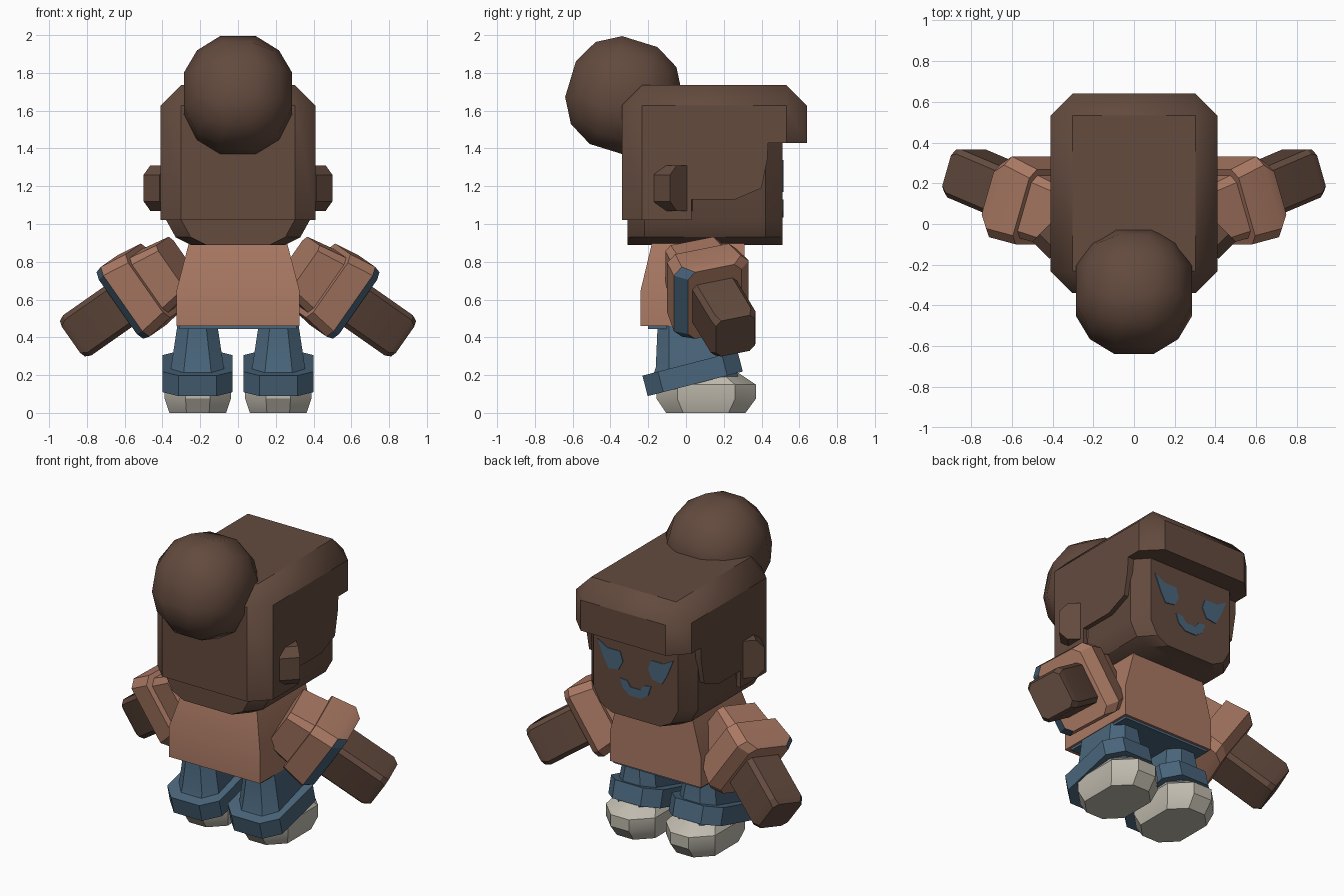
import bpy, bmesh, math
from mathutils import Vector, Matrix

if "Cube" in bpy.data.objects:
    bpy.data.objects.remove(bpy.data.objects["Cube"])


def colour(name, rgb):
    m = bpy.data.materials.new(name)
    m.diffuse_color = (*rgb, 1)
    m.use_nodes = True
    m.node_tree.nodes["Principled BSDF"].inputs["Base Color"].default_value = m.diffuse_color
    return m


BROWN = colour("warm brown", (0.125, 0.069, 0.048))
SHIRT = colour("clay orange", (0.40, 0.19, 0.125))
BLUE = colour("denim blue", (0.068, 0.132, 0.2))
SHOE = colour("pale stone", (0.52, 0.49, 0.42))


def finish(name, bm, mats, mirror=False, angle=30):
    bmesh.ops.recalc_face_normals(bm, faces=bm.faces)
    me = bpy.data.meshes.new(name)
    bm.to_mesh(me)
    bm.free()
    ob = bpy.data.objects.new(name, me)
    bpy.context.collection.objects.link(ob)
    for m in mats:
        me.materials.append(m)
    if mirror:
        ob.modifiers.new("mirror", 'MIRROR').use_mirror_merge = False
    bpy.ops.object.select_all(action='DESELECT')
    bpy.context.view_layer.objects.active = ob
    ob.select_set(True)
    bpy.ops.object.shade_smooth_by_angle(angle=math.radians(angle))
    return ob


def loft(rings):
    """Skin a list of equal-length rings and cap both ends."""
    bm = bmesh.new()
    vs = [[bm.verts.new(p) for p in r] for r in rings]
    n = len(rings[0])
    for a, b in zip(vs, vs[1:]):
        for i in range(n):
            j = (i + 1) % n
            bm.faces.new((a[i], a[j], b[j], b[i]))
    bm.faces.new(vs[0])
    bm.faces.new(vs[-1])
    return bm


def octagon(hx, hy, c):
    """Rectangle with cut corners."""
    return [(hx, -hy + c), (hx, hy - c), (hx - c, hy), (-hx + c, hy),
            (-hx, hy - c), (-hx, -hy + c), (-hx + c, -hy), (hx - c, -hy)]


def prism(points, to3d, a, b):
    return loft([[to3d(p, q, d) for p, q in points] for d in (a, b)])


# head: chin profile carried front to back, narrower at both ends
half = [(0.25, 0.89), (0.33, 0.93), (0.38, 1.02), (0.38, 1.6)]
profile = half + [(-x, z) for x, z in reversed(half)]
rings = [[(x - math.copysign(cut, x), y, z) for x, z in profile]
         for y, cut in ((-0.31, 0.08), (-0.22, 0), (0.42, 0), (0.51, 0.08))]
finish("head", loft(rings), [BROWN])

# hair: block with cut top and upright edges, opened around the face
bm = bmesh.new()
bmesh.ops.create_cube(bm, size=1, matrix=Matrix.Translation((0, 0.15, 1.3775))
                      @ Matrix.Diagonal((0.82, 0.98, 0.715, 1)))
edges = [e for e in bm.edges if max(v.co.z for v in e.verts) > 1.5]
bmesh.ops.bevel(bm, geom=edges, offset=0.108, segments=1, affect='EDGES',
                profile=0.5)
hair = finish("hair", bm, [BROWN], angle=40)
opening = [(0.03, 0.9), (0.03, 1.13), (0.26, 1.13), (0.40, 1.19),
           (0.43, 1.34), (0.435, 1.43), (0.8, 1.43), (0.8, 0.9)]
cutter = finish("hair_cutter", prism(opening, lambda y, z, x: (x, y, z), -0.6, 0.6),
                [BROWN])
cutter.hide_render = True
cutter.hide_viewport = True
cut = hair.modifiers.new("face opening", 'BOOLEAN')
cut.operation = 'DIFFERENCE'
cut.solver = 'EXACT'
cut.object = cutter
hair.modifiers.move(len(hair.modifiers) - 1, 0)

# bun: rounded cube, tilted
bm = bmesh.new()
bmesh.ops.create_cube(bm, size=2)
bmesh.ops.subdivide_edges(bm, edges=bm.edges[:], cuts=2, use_grid_fill=True)
turn = Matrix.Rotation(math.radians(-17), 3, 'X')
for v in bm.verts:
    p = turn @ v.co.normalized()
    v.co = Vector((0, -0.33, 1.68)) + Vector((p.x * 0.315, p.y * 0.325, p.z * 0.33))
finish("bun", bm, [BROWN], angle=50)

# ears: octagonal plates turned outward
out, side = Vector((1, 1, 0)).normalized(), Vector((1, -1, 0)).normalized()
ear = lambda p, q, d: Vector((0.415, 0.0, 1.19)) + side * p + Vector((0, 0, q)) + out * d
finish("ears", prism(octagon(0.12, 0.12, 0.05), ear, -0.12, 0.0), [BROWN], True)

# face details: thin plates
plate = lambda x, z, y: (x, y, z)
eye = [(0.27, 1.34), (0.20, 1.30), (0.11, 1.30), (0.09, 1.24), (0.12, 1.18),
       (0.19, 1.17), (0.225, 1.23)]
finish("eyes", prism(eye, plate, 0.508, 0.515), [BLUE], True)
mouth = [(-0.11, 1.13), (-0.09, 1.07), (-0.04, 1.035), (0.04, 1.035), (0.09, 1.07),
         (0.11, 1.13), (0.06, 1.125), (0.035, 1.09), (-0.035, 1.09), (-0.06, 1.125)]
finish("mouth", prism(mouth, plate, 0.508, 0.515), [BLUE])


def slab(hx, y0, y1, z):
    return [(-hx, y0, z), (hx, y0, z), (hx, y1, z), (-hx, y1, z)]


# torso and waistband
finish("shirt", loft([slab(0.325, -0.24, 0.31, 0.46), slab(0.325, -0.24, 0.31, 0.65),
                      slab(0.26, -0.18, 0.31, 0.90)]), [SHIRT])
finish("waistband", loft([slab(0.31, -0.2, 0.295, 0.445), slab(0.31, -0.2, 0.295, 0.5)]),
       [BLUE])


def ring(cx, cy, z, hx, hy, c):
    return [(cx + x, cy + y, z) for x, y in octagon(hx, hy, c)]


# trouser legs
finish("trouser_legs", loft([ring(0.215, 0.05, 0.18, 0.145, 0.23, 0.07),
                             ring(0.215, 0.05, 0.24, 0.14, 0.21, 0.07),
                             ring(0.215, 0.04, 0.47, 0.105, 0.19, 0.06)]), [BLUE], True)

# trouser cuffs, tipped up at the toes
tip = Matrix.Translation((0.215, 0.035, 0.208)) @ Matrix.Rotation(math.radians(14.5), 4, 'X')
bm = loft([ring(0, 0, z, 0.185, 0.26, 0.085) for z in (-0.056, 0.056)])
bm.transform(tip)
finish("trouser_cuffs", bm, [BLUE], True)

# shoes
finish("shoes", loft([ring(0.213, 0.105, 0.0, 0.15, 0.21, 0.09),
                      ring(0.213, 0.107, 0.075, 0.175, 0.263, 0.11),
                      ring(0.213, 0.107, 0.15, 0.175, 0.263, 0.11),
                      ring(0.213, 0.08, 0.21, 0.13, 0.20, 0.09)]), [SHOE], True)

# arms: rings along a slanted axis
axis = Vector((0.80, 0.34, -0.56)).normalized()
deep = (Vector((0, 1, 0)) - axis * axis.y).normalized()
rise = deep.cross(axis)
rise = rise if rise.z > 0 else -rise
END = Vector((0.855, 0.262, 0.408))


def arm_ring(d, hr, hd, c, shift=0.0):
    centre = END - axis * d
    return [centre + rise * (r + shift) + deep * w for r, w in octagon(hr, hd, c)]


finish("arms", loft([arm_ring(0.55, 0.13, 0.125, 0.025), arm_ring(0.04, 0.13, 0.125, 0.025),
                     arm_ring(0.0, 0.115, 0.11, 0.03)]), [BROWN], True)
finish("sleeves", loft([arm_ring(0.70, 0.15, 0.15, 0.03), arm_ring(0.46, 0.19, 0.17, 0.04)]),
       [SHIRT], True)

# sleeve cuffs: the slanted rear face at the open end is blue
bm = loft([arm_ring(0.54, 0.205, 0.195, 0.045), arm_ring(0.39, 0.225, 0.21, 0.045),
           arm_ring(0.335, 0.215, 0.15, 0.04)])
bmesh.ops.recalc_face_normals(bm, faces=bm.faces)
for f in bm.faces:
    along = (END - f.calc_center_median()).dot(axis)
    f.material_index = int(along < 0.38 and f.normal.dot(deep) < -0.3)
finish("sleeve_cuffs", bm, [SHIRT, BLUE], True)
